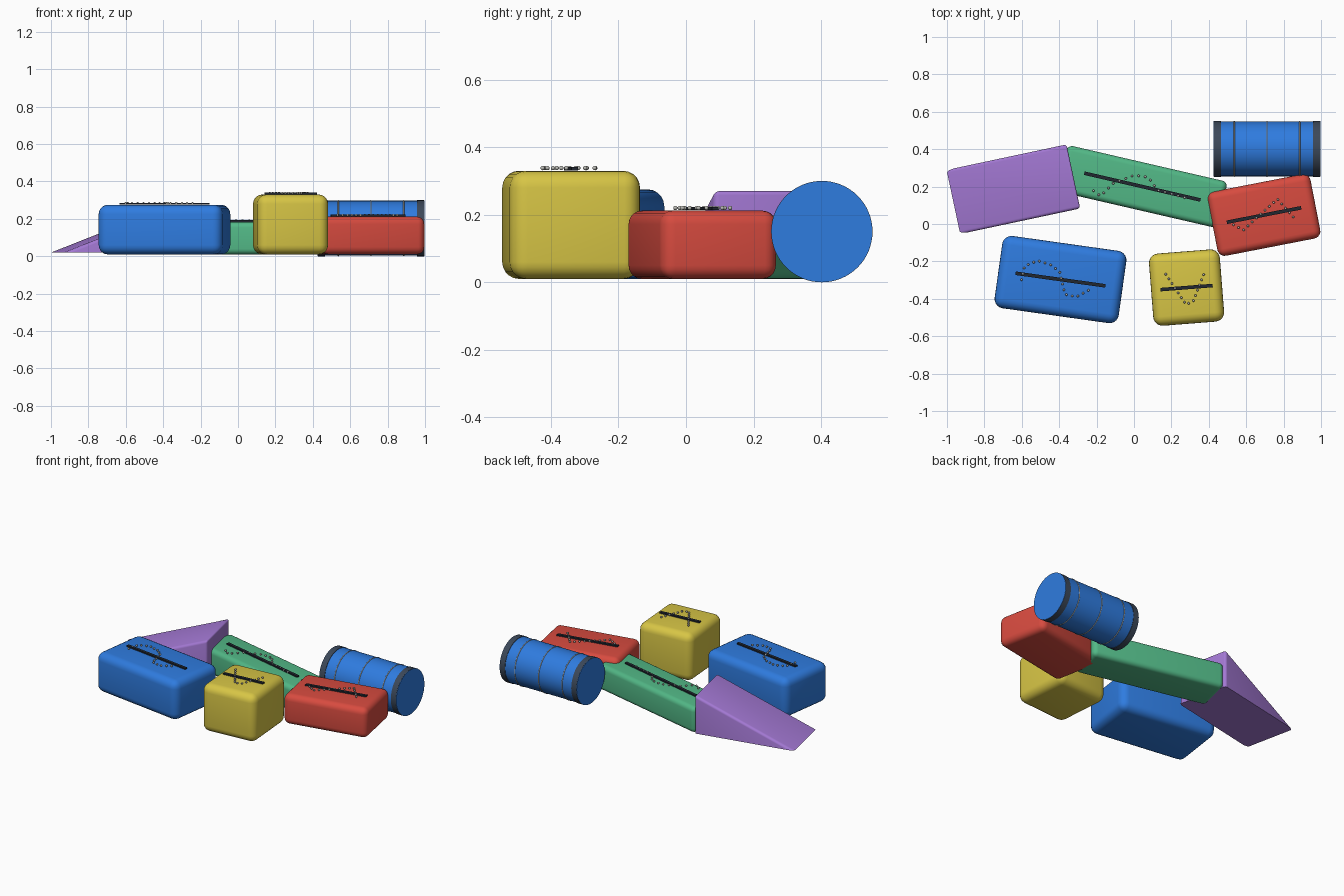
import bpy, bmesh, math
from mathutils import Matrix, Vector

cube = bpy.data.objects.get("Cube")
if cube:
    bpy.data.objects.remove(cube, do_unlink=True)


def material(name, *rgb):
    mat = bpy.data.materials.new(name)
    mat.use_nodes = True
    mat.diffuse_color = (*rgb, 1)
    mat.node_tree.nodes["Principled BSDF"].inputs["Base Color"].default_value = (*rgb, 1)
    return mat


BLUE = material("blue", .028, .2, .74)
RED = material("red", .68, .07, .05)
YELLOW = material("yellow", .68, .56, .06)
GREEN = material("green", .085, .48, .24)
PURPLE = material("purple", .37, .19, .66)
SLATE = material("slate", .045, .065, .1)
BLACK = material("dark_zip", .015, .02, .03)
GREY = material("light_grey", .5, .5, .47)


def make(name, bm, mat, matrix=Matrix()):
    """Turn a bmesh into a smooth shaded object with one colour."""
    bmesh.ops.recalc_face_normals(bm, faces=bm.faces)
    mesh = bpy.data.meshes.new(name)
    bm.to_mesh(mesh)
    bm.free()
    mesh.materials.append(mat)
    obj = bpy.data.objects.new(name, mesh)
    bpy.context.collection.objects.link(obj)
    obj.matrix_world = matrix
    bpy.ops.object.select_all(action='DESELECT')
    obj.select_set(True)
    bpy.context.view_layer.objects.active = obj
    bpy.ops.object.shade_smooth_by_angle(angle=math.radians(35))
    return obj


def box(size, radius=0):
    bm = bmesh.new()
    bmesh.ops.create_cube(bm, size=1)
    bmesh.ops.scale(bm, vec=size, verts=bm.verts)
    if radius:
        bmesh.ops.bevel(bm, geom=bm.edges[:], offset=radius, segments=5,
                        profile=0.5, affect='EDGES')
    return bm


def along(points, step):
    """Evenly spaced spots along a path of points."""
    spots, carry = [], 0
    for a, b in zip(points, points[1:]):
        a, b = Vector(a), Vector(b)
        length = (b - a).length
        while carry <= length:
            spots.append(a.lerp(b, carry / length))
            carry += step
        carry -= length
    return spots


def placed(x, y, z, degrees):
    return Matrix.Translation((x, y, z)) @ Matrix.Rotation(math.radians(degrees), 4, 'Z')


BOTTOM = .01


def block(name, mat, x, y, turn, width, depth, top, radius, zip_length, path, step):
    """Rounded foam block with a zip and a row of studs on top."""
    height = top - BOTTOM
    make(name, box((width, depth, height), radius), mat,
         placed(x, y, BOTTOM + height / 2, turn))
    make(name + "_zip", box((zip_length, .019, .009)), BLACK, placed(x, y, top + .006, turn))
    studs = bmesh.new()
    for spot in along(path, step):
        bmesh.ops.create_uvsphere(studs, u_segments=10, v_segments=6, radius=.0065,
                                  matrix=Matrix.Translation((spot.x, spot.y, 0)))
    make(name + "_studs", studs, GREY, placed(x, y, top + .008, turn))


# Four rounded blocks
block("blue_block", BLUE, -.393, -.297, -8, .67, .39, .275, .05, .485,
      [(-.206, -.03), (-.2, .045), (-.136, .083), (-.06, .07), (-.01, .04),
       (.035, -.075), (.097, -.08), (.171, -.025)], .032)
block("yellow_block", YELLOW, .281, -.34, 4.5, .38, .387, .33, .05, .28,
      [(-.105, .08), (-.05, -.02), (-.01, -.09), (.03, -.075), (.105, .08)], .03)
block("red_block", RED, .695, .048, 11, .56, .35, .212, .04, .405,
      [(-.17, -.02), (-.123, -.058), (-.03, .0), (.087, .07), (.155, -.046)], .031)
block("green_block", GREEN, .045, .2, -13, .878, .254, .183, .03, .637,
      [(-.25, -.08), (-.207, -.1), (-.155, -.017), (-.055, .05), (.02, .056),
       (.082, 0), (.24, -.007)], .036)

# Wedge ramp, rising from a sharp toe to a rounded crest
W, D, LOW, HIGH = .328, .175, .02, .274
ramp = bmesh.new()
profile = [(-W, LOW), (W, LOW), (W, HIGH)]
face = ramp.faces.new([ramp.verts.new((px, -D, pz)) for px, pz in profile])
side = bmesh.ops.extrude_face_region(ramp, geom=[face])["geom"]
bmesh.ops.translate(ramp, vec=(0, 2 * D, 0),
                    verts=[v for v in side if isinstance(v, bmesh.types.BMVert)])
upper = [e for e in ramp.edges if max(v.co.z for v in e.verts) > LOW + .1]
bmesh.ops.bevel(ramp, geom=upper, offset=.016, segments=4, profile=.5, affect='EDGES')
make("wedge_ramp", ramp, PURPLE, placed(-.645, .186, 0, 12))

# Barrel roll lying along x
MID_X, MID_Y, RADIUS, HALF = .711, .402, .15, .286


def drum(name, mat, x, radius, length):
    bm = bmesh.new()
    bmesh.ops.create_cone(bm, cap_ends=True, segments=64, radius1=radius,
                          radius2=radius, depth=length)
    turn = Matrix.Rotation(math.pi / 2, 4, 'Y')
    return make(name, bm, mat, Matrix.Translation((x, MID_Y, RADIUS)) @ turn)


drum("barrel_body", BLUE, MID_X, RADIUS - .003, 2 * HALF - .01)
for word, sign in (("left", 1), ("right", -1)):
    drum("barrel_rim_" + word, SLATE, MID_X + sign * (HALF - .021), RADIUS, .038)
    drum("barrel_end_" + word, BLUE, MID_X + sign * (HALF - .001), RADIUS - .001, .002)

# Thin hoops around the barrel
for number, shift in enumerate((-.175, 0, .175), 1):
    bpy.ops.mesh.primitive_torus_add(
        major_radius=RADIUS - .003, minor_radius=.003, major_segments=64, minor_segments=8,
        location=(MID_X + shift, MID_Y, RADIUS), rotation=(0, math.pi / 2, 0))
    hoop = bpy.context.object
    hoop.name = f"barrel_hoop_{number}"
    hoop.data.materials.append(GREY)
    bpy.ops.object.shade_smooth()
